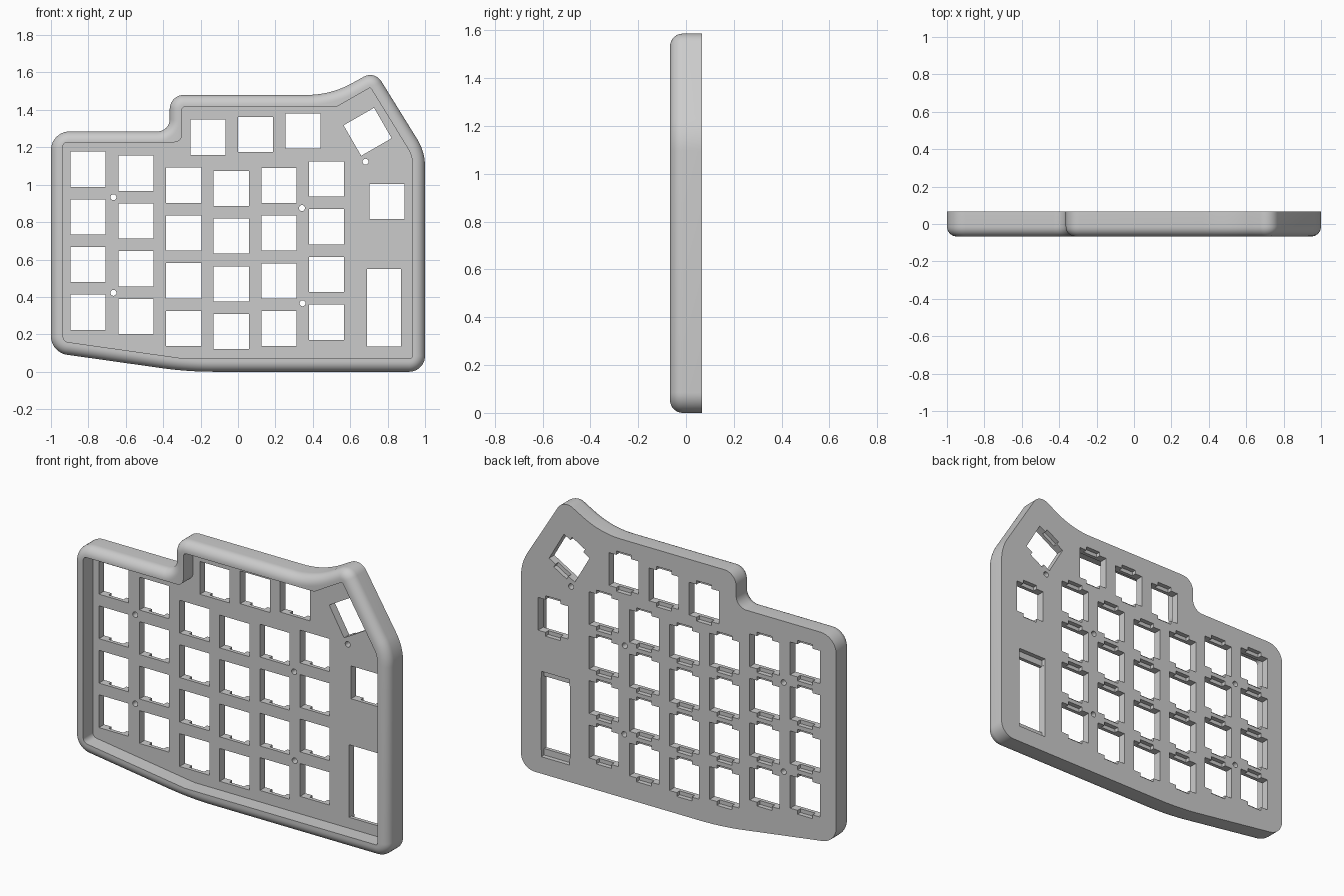
import bpy
import bmesh
from math import pi, sin, cos, radians
from mathutils import Vector, Matrix

if "Cube" in bpy.data.objects:
    bpy.data.objects.remove(bpy.data.objects["Cube"], do_unlink=True)

BACK, FRONT, PLATE, CLIP = 0.067, -0.067, 0.02, 0.041
FILLET = 0.054
PITCH, KEY = 0.255, 0.188


def rounded(corners, inset=0.0, steps=10):
    """Round the corners (x, z, radius) of a counter-clockwise outline."""
    loop = []
    for i, (x, z, r) in enumerate(corners):
        p = Vector((x, z))
        before, after = corners[i - 1], corners[(i + 1) % len(corners)]
        a = (p - Vector(before[:2])).normalized()
        b = (Vector(after[:2]) - p).normalized()
        na, nb = Vector((-a.y, a.x)), Vector((-b.y, b.x))
        turn = -a.angle_signed(b)
        side = 1 if turn > 0 else -1
        r -= side * inset
        miter = (na + nb) / (1 + na.dot(nb))
        centre = p + miter * (inset + side * r)
        for k in range(steps + 1):
            n = Matrix.Rotation(turn * k / steps, 2) @ na
            loop.append(centre - n * side * r)
    return loop


def rectangle(x, z, w, h, angle=0):
    turn = Matrix.Rotation(radians(angle), 2)
    return [Vector((x, z)) + turn @ Vector((sx * w / 2, sz * h / 2))
            for sx, sz in ((-1, -1), (1, -1), (1, 1), (-1, 1))]


def circle(x, z, r, sides=24):
    return [Vector((x + r * cos(2 * pi * i / sides), z + r * sin(2 * pi * i / sides)))
            for i in range(sides)]


def loft(bm, sections):
    """Skin a stack of (loop, y) sections and cap both ends."""
    rings = [[bm.verts.new((p.x, y, p.y)) for p in loop] for loop, y in sections]
    for lo, hi in zip(rings, rings[1:]):
        for i in range(len(lo)):
            j = (i + 1) % len(lo)
            bm.faces.new((lo[i], lo[j], hi[j], hi[i]))
    bm.faces.new(rings[0])
    bm.faces.new(rings[-1])


def make(name, stacks):
    bm = bmesh.new()
    for sections in stacks:
        loft(bm, sections)
    bmesh.ops.recalc_face_normals(bm, faces=bm.faces)
    mesh = bpy.data.meshes.new(name)
    bm.to_mesh(mesh)
    bm.free()
    obj = bpy.data.objects.new(name, mesh)
    bpy.context.collection.objects.link(obj)
    return obj


# Case body with a rounded front edge
outer = [(-1, 0.103, 0.1), (-0.27, 0, 2.0), (1, 0, 0.085), (1, 1.176, 0.28),
         (0.731, 1.61, 0.07), (0.497, 1.48, 0.5), (-0.365, 1.48, 0.075),
         (-0.365, 1.285, 0.065), (-1, 1.285, 0.1)]
sections = [(rounded(outer), BACK)]
for k in range(9):
    t = k / 8 * pi / 2
    sections.append((rounded(outer, FILLET * (1 - cos(t))),
                     FRONT + FILLET * (1 - sin(t))))
case = make("keyboard_case", [sections])

# Recess behind the rim
inner = [(-0.935, 0.162, 0.03), (-0.29, 0.071, 0.05), (0.932, 0.071, 0.012),
         (0.932, 1.155, 0.15), (0.708, 1.52, 0.008), (0.53, 1.418, 0.02),
         (-0.3, 1.418, 0.02), (-0.3, 1.227, 0.04), (-0.935, 1.227, 0.02)]
recess = make("recess_cutter", [[(rounded(inner), FRONT - 0.05), (rounded(inner), PLATE)]])

# Switch positions: six columns of four, a top row and the thumb keys
columns = [(-0.802, 1.083), (-0.545, 1.061), (-0.29, 0.997),
           (-0.036, 0.98), (0.219, 0.996), (0.474, 1.03)]
keys = [(x, z - PITCH * row, 0) for x, z in columns for row in range(4)]
keys += [(-0.161, 1.254, 0), (0.094, 1.268, 0), (0.348, 1.288, 0),
         (0.693, 1.283, 30), (0.797, 0.911, 0)]
long_key = (0.781, 0.342)
screws = [(-0.666, 0.933), (-0.666, 0.422), (0.342, 0.875),
          (0.345, 0.366), (0.682, 1.123)]

# Through holes
holes = [rectangle(x, z, KEY, KEY, a) for x, z, a in keys]
holes.append(rectangle(*long_key, 0.181, 0.416))
holes += [circle(x, z, 0.016) for x, z in screws]
hole_cutter = make("hole_cutter", [[(h, FRONT - 0.05), (h, BACK + 0.05)] for h in holes])

# Clip pockets on the back
pockets = [rectangle(x, z, 0.095, KEY + 0.044, a) for x, z, a in keys]
pockets.append(rectangle(*long_key, 0.1805, 0.49))
pocket_cutter = make("pocket_cutter", [[(p, CLIP), (p, BACK + 0.05)] for p in pockets])

cutters = (recess, hole_cutter, pocket_cutter)
for cutter in cutters:
    cutter.hide_render = True
    mod = case.modifiers.new(cutter.name, 'BOOLEAN')
    mod.operation = 'DIFFERENCE'
    mod.solver = 'EXACT'
    mod.object = cutter

# Bake the cuts and drop the cutters
graph = bpy.context.evaluated_depsgraph_get()
cut_mesh = bpy.data.meshes.new_from_object(case.evaluated_get(graph))
case.modifiers.clear()
case.data = cut_mesh
for cutter in cutters:
    bpy.data.objects.remove(cutter, do_unlink=True)

# Colour and shading
grey = bpy.data.materials.new("light_grey")
grey.use_nodes = True
colour = (0.6, 0.6, 0.6, 1)
grey.diffuse_color = colour
grey.node_tree.nodes["Principled BSDF"].inputs["Base Color"].default_value = colour
case.data.materials.clear()
case.data.materials.append(grey)

bpy.ops.object.select_all(action='DESELECT')
case.select_set(True)
bpy.context.view_layer.objects.active = case
bpy.ops.object.shade_smooth_by_angle(angle=radians(30))
